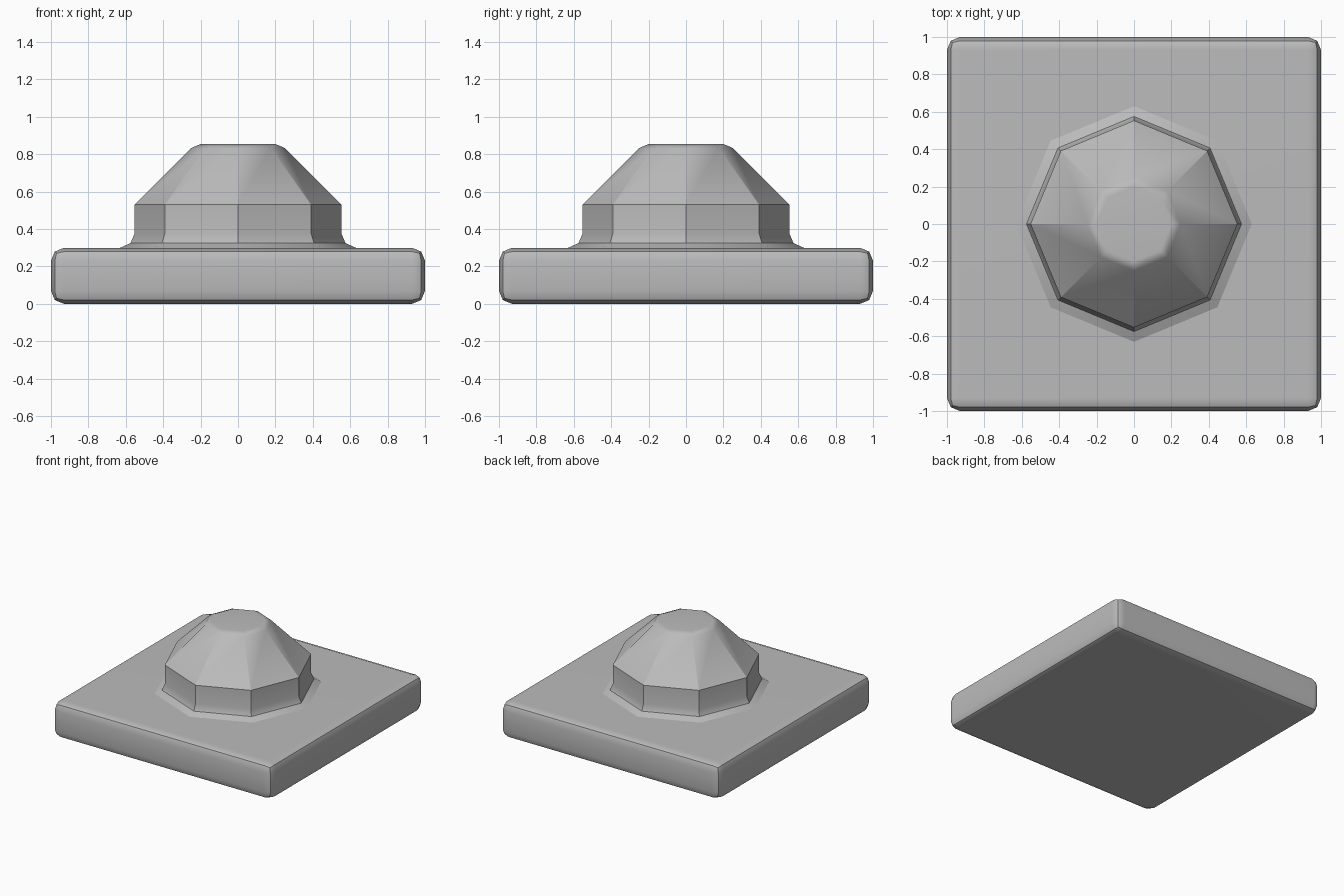
import bpy
import bmesh
from math import cos, sin, pi, radians

cube = bpy.data.objects.get("Cube")
if cube:
    bpy.data.objects.remove(cube, do_unlink=True)

grey = bpy.data.materials.new("plain grey")
grey.use_nodes = True
colour = (0.5, 0.5, 0.5, 1)
grey.diffuse_color = colour
grey.node_tree.nodes["Principled BSDF"].inputs["Base Color"].default_value = colour


def make_object(name, bm):
    bmesh.ops.recalc_face_normals(bm, faces=bm.faces)
    mesh = bpy.data.meshes.new(name)
    bm.to_mesh(mesh)
    bm.free()
    mesh.materials.append(grey)
    obj = bpy.data.objects.new(name, mesh)
    bpy.context.collection.objects.link(obj)
    bpy.ops.object.select_all(action="DESELECT")
    obj.select_set(True)
    bpy.context.view_layer.objects.active = obj
    bpy.ops.object.shade_smooth_by_angle(angle=radians(30))
    # Keep the large faces flat and let the bevels carry the shading
    weighted = obj.modifiers.new("weighted normals", "WEIGHTED_NORMAL")
    weighted.keep_sharp = True
    return obj


# Square slab with two-step bevelled edges
bm = bmesh.new()
bmesh.ops.create_cube(bm, size=1)
for v in bm.verts:
    v.co.x *= 2
    v.co.y *= 2
    v.co.z = (v.co.z + 0.5) * 0.3
bmesh.ops.bevel(bm, geom=list(bm.edges), offset=0.07, offset_type="OFFSET",
                segments=2, profile=0.5, affect="EDGES")
make_object("base_slab", bm)

# Eight-sided knob with a flared foot and sloping roof: (radius, height)
profile = [(0.63, 0.3), (0.575, 0.325), (0.553, 0.375), (0.553, 0.53),
           (0.25, 0.833), (0.2, 0.855)]
bm = bmesh.new()
rings = [[bm.verts.new((r * cos(i * pi / 4), r * sin(i * pi / 4), z))
          for i in range(8)] for r, z in profile]
for low, high in zip(rings, rings[1:]):
    for i in range(8):
        j = (i + 1) % 8
        bm.faces.new((low[i], low[j], high[j], high[i]))
bm.faces.new(rings[-1])
bm.faces.new(rings[0][::-1])
make_object("octagonal_knob", bm)
